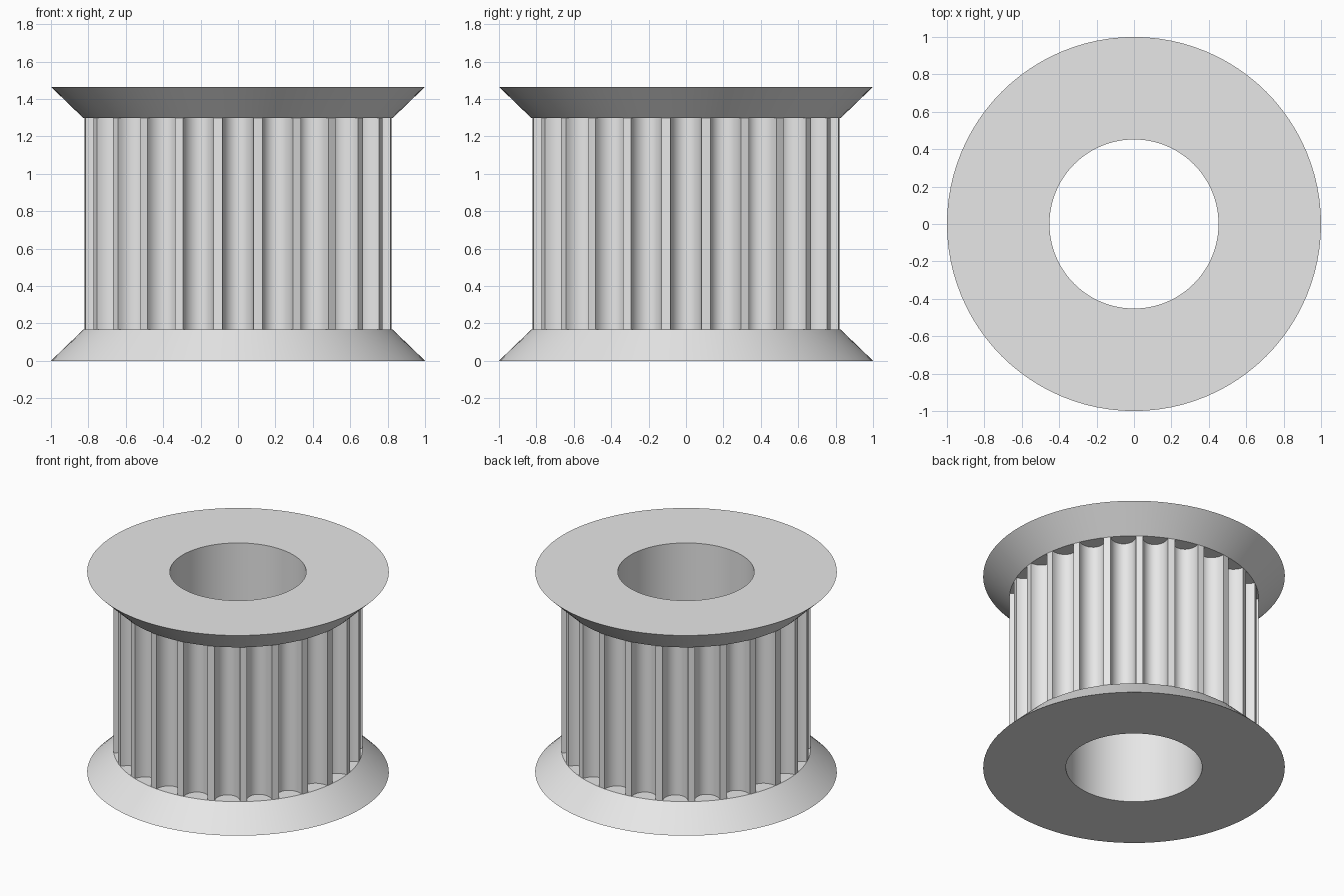
import bpy
import bmesh
from math import sin, cos, pi, radians

# Remove the default cube
cube = bpy.data.objects.get("Cube")
if cube:
    bpy.data.objects.remove(cube, do_unlink=True)

# Overall dimensions
HEIGHT = 1.465
FLANGE = 0.168
RIM_R, BODY_R, BORE_R = 1.0, 0.826, 0.452
TEETH = 24
GROOVE_HALF, GROOVE_DEPTH = 0.084, 0.1
BORE_SIDES, RIM_SIDES = 48, 96

metal = bpy.data.materials.new("light grey metal")
metal.use_nodes = True
grey = (0.8, 0.8, 0.8, 1)
metal.diffuse_color = grey
metal.node_tree.nodes["Principled BSDF"].inputs["Base Color"].default_value = grey


def finish(bm, name):
    """Turn a bmesh into a smooth object that keeps its sharp edges."""
    mesh = bpy.data.meshes.new(name)
    bm.to_mesh(mesh)
    bm.free()
    mesh.materials.append(metal)
    obj = bpy.data.objects.new(name, mesh)
    bpy.context.collection.objects.link(obj)
    bpy.ops.object.select_all(action='DESELECT')
    obj.select_set(True)
    bpy.context.view_layer.objects.active = obj
    bpy.ops.object.shade_smooth_by_angle(angle=radians(30))
    return obj


def circle(radius, sides):
    return [(radius * cos(2 * pi * i / sides), radius * sin(2 * pi * i / sides))
            for i in range(sides)]


def add_loop(bm, points, z):
    return [bm.verts.new((x, y, z)) for x, y in points]


def bridge(bm, a, b):
    """Join two loops with quads."""
    n = len(a)
    for i in range(n):
        j = (i + 1) % n
        bm.faces.new((a[i], a[j], b[j], b[i]))


def flange(name, z_outer, z_inner):
    """Conical ring, widest on its outer face."""
    bm = bmesh.new()
    profile = [(BORE_R, z_outer), (RIM_R, z_outer), (BODY_R, z_inner), (BORE_R, z_inner)]
    loops = [add_loop(bm, circle(r, RIM_SIDES), z) for r, z in profile]
    for k in range(4):
        bridge(bm, loops[k], loops[(k + 1) % 4])
    bmesh.ops.recalc_face_normals(bm, faces=bm.faces)
    return finish(bm, name)


def toothed_outline():
    """Round-bottomed grooves separated by narrow lands."""
    points = []
    steps = 14
    edge_r = (BODY_R ** 2 - GROOVE_HALF ** 2) ** 0.5
    for t in range(TEETH):
        a = 2 * pi * t / TEETH
        for s in range(steps + 1):
            b = pi * s / steps
            across = -GROOVE_HALF * cos(b)
            out = edge_r - GROOVE_DEPTH * sin(b)
            points.append((out * cos(a) - across * sin(a),
                           out * sin(a) + across * cos(a)))
        # Middle of the land
        m = a + pi / TEETH
        points.append((BODY_R * cos(m), BODY_R * sin(m)))
    return points


# Flanges
flange("bottom_flange", 0, FLANGE)
flange("top_flange", HEIGHT, HEIGHT - FLANGE)

# Toothed sleeve between the flanges, with its bore wall
bm = bmesh.new()
z0, z1 = FLANGE, HEIGHT - FLANGE
outline = toothed_outline()
bridge(bm, add_loop(bm, outline, z0), add_loop(bm, outline, z1))
bore = circle(BORE_R, RIM_SIDES)
bridge(bm, add_loop(bm, bore, z1), add_loop(bm, bore, z0))
finish(bm, "toothed_sleeve")
